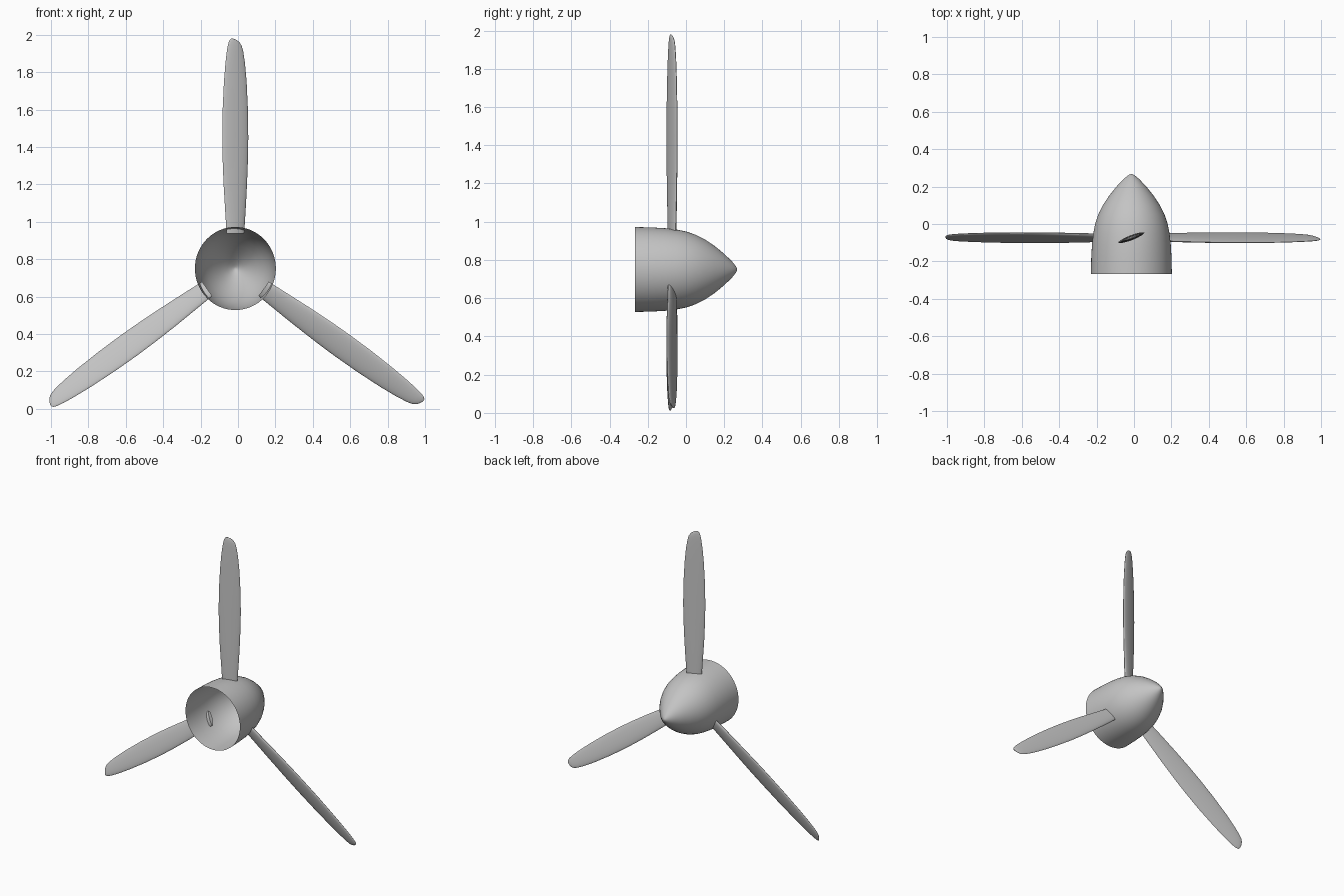
import bpy, bmesh
from math import sin, cos, tan, pi, radians

cube = bpy.data.objects.get("Cube")
if cube:
    bpy.data.objects.remove(cube)

HUB = (-0.014, 0.0, 0.75)    # centre of the propeller axis

grey = bpy.data.materials.new("light_grey")
grey.use_nodes = True
colour = (0.55, 0.55, 0.55, 1)
grey.diffuse_color = colour
grey.node_tree.nodes["Principled BSDF"].inputs["Base Color"].default_value = colour


def loft(bm, rings):
    """Bridge closed rings of equal length with quads."""
    for a, b in zip(rings, rings[1:]):
        for i in range(len(a)):
            j = (i + 1) % len(a)
            bm.faces.new((a[i], a[j], b[j], b[i]))


def finish(bm, name):
    bmesh.ops.recalc_face_normals(bm, faces=bm.faces[:])
    mesh = bpy.data.meshes.new(name)
    bm.to_mesh(mesh)
    bm.free()
    mesh.materials.append(grey)
    return mesh


def place(name, mesh, turn=0.0):
    ob = bpy.data.objects.new(name, mesh)
    bpy.context.collection.objects.link(ob)
    ob.location = HUB
    ob.rotation_euler.y = radians(turn)
    bpy.ops.object.select_all(action='DESELECT')
    ob.select_set(True)
    bpy.context.view_layer.objects.active = ob
    return ob


# Spinner: thin open shell, (y, radius) from the open rim to the nose
profile = [(-0.267, 0.222), (-0.18, 0.220), (-0.11, 0.216), (-0.05, 0.209),
           (0.0, 0.199), (0.05, 0.182), (0.1, 0.157), (0.15, 0.123),
           (0.2, 0.082), (0.24, 0.043), (0.258, 0.021), (0.265, 0.009)]
SEG = 64
bm = bmesh.new()
rings = [[bm.verts.new((r * 0.975 * cos(2 * pi * i / SEG), y, r * sin(2 * pi * i / SEG)))
          for i in range(SEG)] for y, r in profile]
loft(bm, rings)
nose = bm.verts.new((0, 0.268, 0))
for i in range(SEG):
    bm.faces.new((rings[-1][i], rings[-1][(i + 1) % SEG], nose))
place("spinner", finish(bm, "spinner"))
bpy.ops.object.shade_smooth_by_angle(angle=radians(40))

# Blade: pitched oval sections, (distance from axis, left edge, right edge, thickness)
stations = [(0.186, -0.047, 0.047, 0.028), (0.25, -0.051, 0.051, 0.028),
            (0.35, -0.057, 0.057, 0.028), (0.45, -0.063, 0.062, 0.027),
            (0.58, -0.068, 0.067, 0.026), (0.70, -0.070, 0.069, 0.025),
            (0.85, -0.068, 0.067, 0.024), (1.00, -0.061, 0.060, 0.022),
            (1.10, -0.053, 0.051, 0.020), (1.16, -0.046, 0.042, 0.018),
            (1.19, -0.041, 0.034, 0.016), (1.21, -0.036, 0.022, 0.013),
            (1.222, -0.030, 0.006, 0.009), (1.229, -0.024, -0.010, 0.004)]
PITCH = radians(21)
SIDES = 24
bm = bmesh.new()
rings = []
for z, left, right, thick in stations:
    ring = []
    for i in range(SIDES):
        t = 2 * pi * i / SIDES
        u = (left + right) / 2 + (right - left) / 2 * cos(t)
        n = thick / 2 * sin(t)
        ring.append(bm.verts.new((u - n * sin(PITCH),
                                  -0.073 + u * tan(PITCH) + n * cos(PITCH), z)))
    rings.append(ring)
loft(bm, rings)
bm.faces.new(rings[0])
bm.faces.new(rings[-1])
blade = finish(bm, "blade")

# Three blades share one mesh
for name, turn in (("top_blade", 0), ("left_blade", 125.8), ("right_blade", -125.8)):
    place(name, blade, turn)
bpy.ops.object.shade_smooth_by_angle(angle=radians(50))
